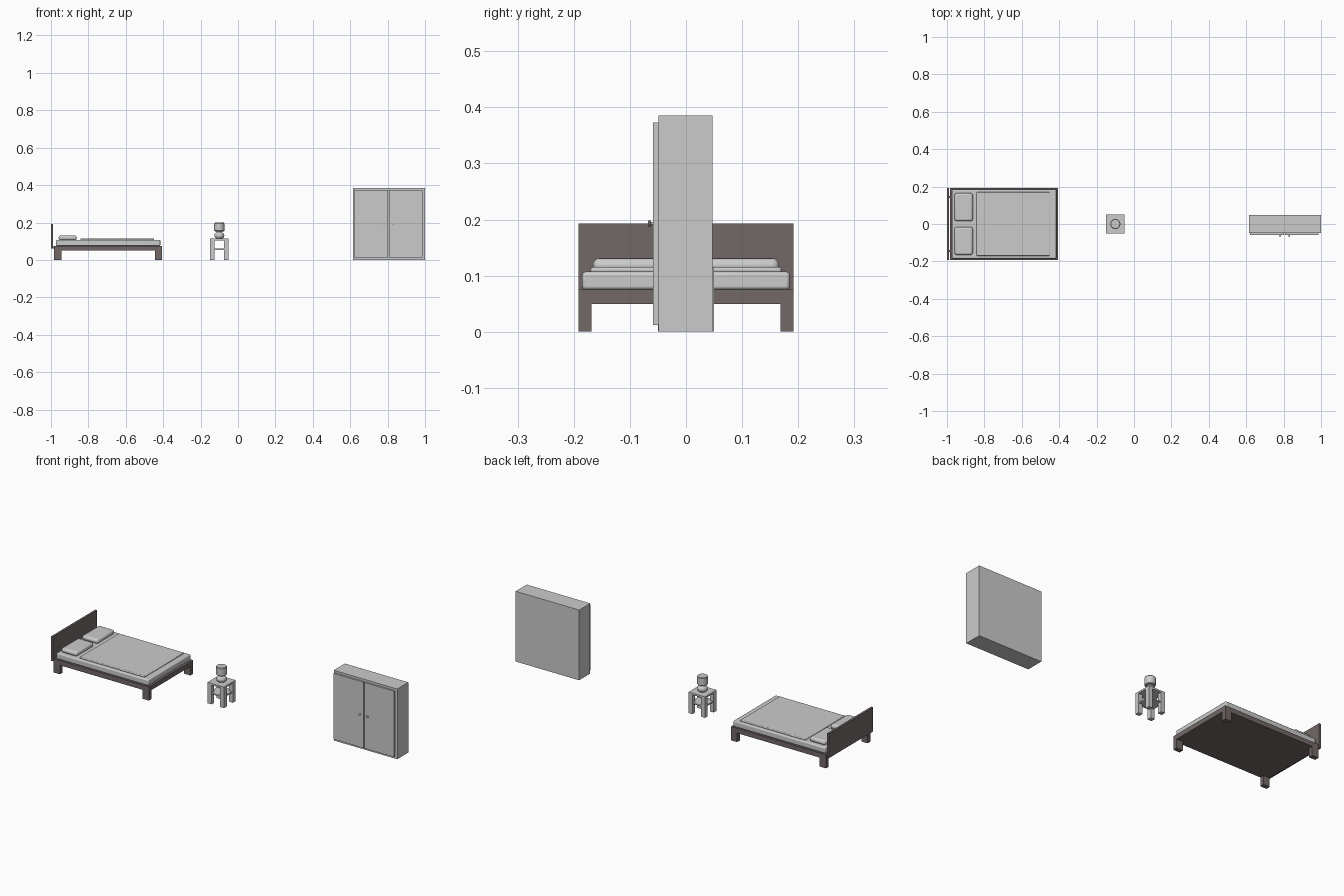
import bpy, math

if "Cube" in bpy.data.objects:
    bpy.data.objects.remove(bpy.data.objects["Cube"])

wood = bpy.data.materials.new("dark_wood")
wood.diffuse_color = (0.17, 0.14, 0.137, 1)
wood.use_nodes = True
wood.node_tree.nodes["Principled BSDF"].inputs["Base Color"].default_value = wood.diffuse_color


def smooth(ob):
    bpy.ops.object.select_all(action='DESELECT')
    ob.select_set(True)
    bpy.context.view_layer.objects.active = ob
    bpy.ops.object.shade_smooth_by_angle(angle=math.radians(35))


def box(name, x, y, z, mat=None, bevel=0, seg=3):
    """Box from (min, max) ranges, optionally with rounded edges."""
    bpy.ops.mesh.primitive_cube_add(size=1)
    ob = bpy.context.object
    ob.name = name
    for v in ob.data.vertices:
        v.co = [(r[0] + r[1]) / 2 + c * (r[1] - r[0]) for c, r in zip(v.co, (x, y, z))]
    if mat:
        ob.data.materials.append(mat)
    if bevel:
        m = ob.modifiers.new("round", 'BEVEL')
        m.width, m.segments = bevel, seg
        smooth(ob)
    return ob


def lathe(name, profile, loc, n=32, rot=(0, 0, 0)):
    """Revolve (radius, height) points about z."""
    verts, faces = [], []
    for r, h in profile:
        for i in range(n):
            a = math.tau * i / n
            verts.append((r * math.cos(a), r * math.sin(a), h))
    for k in range(len(profile) - 1):
        for i in range(n):
            j = (i + 1) % n
            faces.append((k * n + i, k * n + j, (k + 1) * n + j, (k + 1) * n + i))
    faces.append(tuple(reversed(range(n))))
    faces.append(tuple(range(len(verts) - n, len(verts))))
    me = bpy.data.meshes.new(name)
    me.from_pydata(verts, [], faces)
    ob = bpy.data.objects.new(name, me)
    bpy.context.collection.objects.link(ob)
    ob.location, ob.rotation_euler = loc, rot
    smooth(ob)
    return ob


def mirrored(a, b, side):
    """Range (a, b) on the chosen side of zero."""
    return (a, b) if side > 0 else (-b, -a)


# Bed frame, legs and headboard
box("bed_frame", (-0.983, -0.406), (-0.192, 0.192), (0.049, 0.075), wood)
for s in (-1, 1):
    for x in ((-0.983, -0.945), (-0.444, -0.406)):
        box("bed_leg", x, mirrored(0.168, 0.192, s), (0, 0.049), wood)
    box("headboard_bracket", (-0.99, -0.98), mirrored(0.14, 0.15, s), (0.062, 0.073), wood)
box("headboard", (-1.0, -0.988), (-0.192, 0.192), (0.06, 0.193), wood)

# Bedding
box("mattress", (-0.973, -0.415), (-0.185, 0.185), (0.075, 0.107), bevel=0.006)
box("blanket", (-0.842, -0.448), (-0.17, 0.17), (0.105, 0.115), bevel=0.004)
for s in (-1, 1):
    box("pillow", (-0.959, -0.862), mirrored(0.015, 0.166, s), (0.105, 0.131), bevel=0.012, seg=4)

# Bedside table
cx = -0.1
box("table_top", (cx - 0.05, cx + 0.05), (-0.05, 0.05), (0.105, 0.115))
box("table_shelf", (cx - 0.045, cx + 0.045), (-0.045, 0.045), (0.053, 0.06))
for sx in (-1, 1):
    for sy in (-1, 1):
        x = mirrored(0.026, 0.05, sx)
        box("table_leg", (cx + x[0], cx + x[1]), mirrored(0.026, 0.05, sy), (0, 0.105))

# Lamp
lathe("lamp_base", [(0.018, 0), (0.024, 0.006), (0.027, 0.014), (0.026, 0.021), (0.021, 0.028),
                    (0.015, 0.033), (0.015, 0.04)], (cx, 0, 0.115))
lathe("lamp_shade", [(0.024, 0), (0.027, 0.003), (0.027, 0.042), (0.024, 0.046)], (cx, 0, 0.153))

# Wardrobe
box("wardrobe_body", (0.615, 1.0), (-0.049, 0.047), (0, 0.385))
for x, knob in (((0.62, 0.803), 0.781), ((0.807, 0.987), 0.829)):
    box("wardrobe_door", x, (-0.059, -0.049), (0.012, 0.373))
    lathe("door_knob", [(0.003, 0), (0.003, 0.003), (0.006, 0.005), (0.006, 0.007), (0.003, 0.009)],
          (knob, -0.059, 0.193), 16, (math.pi / 2, 0, 0))
